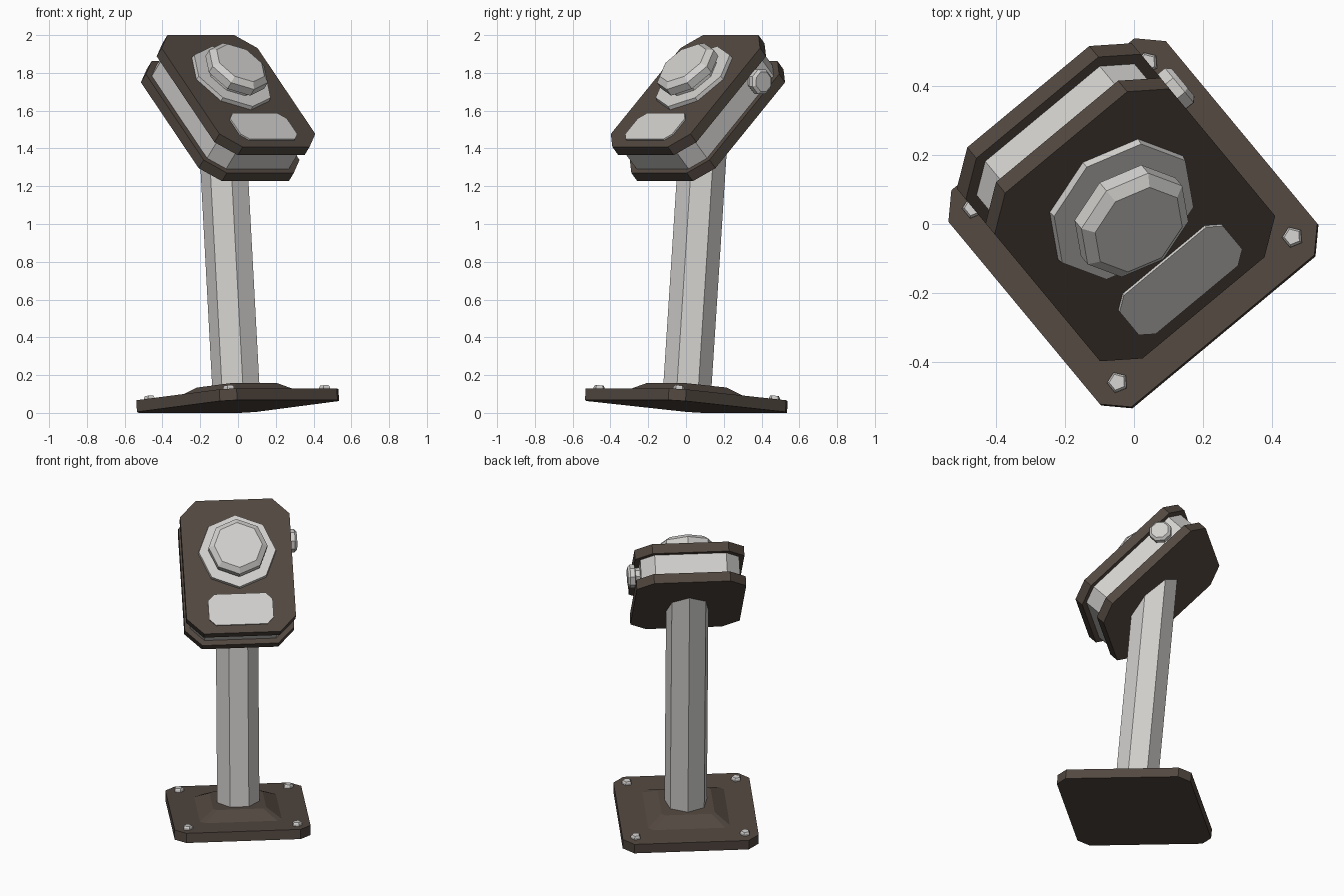
import bpy
import bmesh
from math import radians, sin, cos, pi
from mathutils import Matrix

cube = bpy.data.objects.get("Cube")
if cube:
    bpy.data.objects.remove(cube, do_unlink=True)


def material(name, rgb):
    mat = bpy.data.materials.new(name)
    mat.use_nodes = True
    mat.diffuse_color = (*rgb, 1)
    mat.node_tree.nodes["Principled BSDF"].inputs["Base Color"].default_value = (*rgb, 1)
    return mat


GREY = material("light_grey", (0.64, 0.63, 0.61))
BROWN = material("dark_brown", (0.085, 0.064, 0.051))


def ngon(sides, radius, start=0.0):
    return [(radius * cos(start + 2 * pi * i / sides),
             radius * sin(start + 2 * pi * i / sides)) for i in range(sides)]


def clipped_rect(hx, hy, c):
    """Rectangle outline with cut corners, counter-clockwise."""
    return [(hx, c - hy), (hx, hy - c), (hx - c, hy), (c - hx, hy),
            (-hx, hy - c), (-hx, c - hy), (c - hx, -hy), (hx - c, -hy)]


def loft(name, rings, matrix, mat):
    """Closed solid through a stack of (outline, height) rings."""
    bm = bmesh.new()
    loops = [[bm.verts.new((x, y, z)) for x, y in outline] for outline, z in rings]
    for low, high in zip(loops, loops[1:]):
        for i in range(len(low)):
            j = (i + 1) % len(low)
            bm.faces.new((low[i], low[j], high[j], high[i]))
    bm.faces.new(loops[0][::-1])
    bm.faces.new(loops[-1])
    bmesh.ops.recalc_face_normals(bm, faces=bm.faces)
    mesh = bpy.data.meshes.new(name)
    bm.to_mesh(mesh)
    bm.free()
    mesh.materials.append(mat)
    obj = bpy.data.objects.new(name, mesh)
    bpy.context.collection.objects.link(obj)
    obj.matrix_world = matrix
    return obj


def slab(name, outline, low, high, matrix, mat):
    return loft(name, [(outline, low), (outline, high)], matrix, mat)


# Whole stand is turned and leans back slightly; the head tilts upward
turn = Matrix.Rotation(radians(39.7), 4, "Z")
stand = Matrix.Translation((0, 0, 0.034)) @ turn @ Matrix.Rotation(radians(-4.8), 4, "X")
head = (turn @ Matrix.Translation((0, -0.004, 1.704))
        @ Matrix.Rotation(radians(43.5), 4, "X"))

# Foot with raised centre and four bolts
slab("base_plate", clipped_rect(0.41, 0.41, 0.065), 0, 0.062, stand, BROWN)
loft("base_rise", [(clipped_rect(0.25, 0.25, 0.03), 0.06),
                   (clipped_rect(0.16, 0.16, 0.02), 0.112)], stand, BROWN)
for sx, side in ((-1, "right"), (1, "left")):
    for sy, end in ((-1, "front"), (1, "back")):
        place = stand @ Matrix.Translation((sx * 0.33, sy * 0.33, 0))
        loft(f"bolt_{end}_{side}", [(ngon(5, 0.031), 0.055), (ngon(5, 0.031), 0.074),
                                    (ngon(5, 0.024), 0.084)], place, GREY)

# Seven-sided post
slab("post", ngon(7, 0.131, -pi / 2 + pi / 7), 0.1, 1.625, stand, GREY)

# Head: two plates around a recessed body
plate = clipped_rect(0.33, 0.43, 0.1)
slab("head_front_plate", plate, -0.06, 0, head, BROWN)
slab("head_back_plate", plate, -0.25, -0.19, head, BROWN)
slab("head_body", clipped_rect(0.298, 0.398, 0.082), -0.2, -0.05, head, GREY)

# Round button with its collar, and the label panel below it
button = head @ Matrix.Translation((0, 0.09, 0))
loft("button_collar", [(ngon(8, 0.237), -0.01), (ngon(8, 0.232), 0.022)], button, GREY)
loft("button", [(ngon(8, 0.15), 0.01), (ngon(8, 0.15), 0.045), (ngon(8, 0.178), 0.05),
                (ngon(8, 0.178), 0.095), (ngon(8, 0.145), 0.12)], button, GREY)
slab("label_panel", clipped_rect(0.195, 0.1, 0.04), -0.01, 0.009,
     head @ Matrix.Translation((0, -0.28, 0)), GREY)

# Knob on the side of the head
knob = (head @ Matrix.Translation((0.28, 0.2, -0.122))
        @ Matrix.Rotation(radians(90), 4, "Y"))
loft("side_knob", [(ngon(8, 0.05, pi / 8), 0), (ngon(8, 0.05, pi / 8), 0.045),
                   (ngon(8, 0.07, pi / 8), 0.05), (ngon(8, 0.07, pi / 8), 0.078),
                   (ngon(8, 0.055, pi / 8), 0.092)], knob, GREY)
